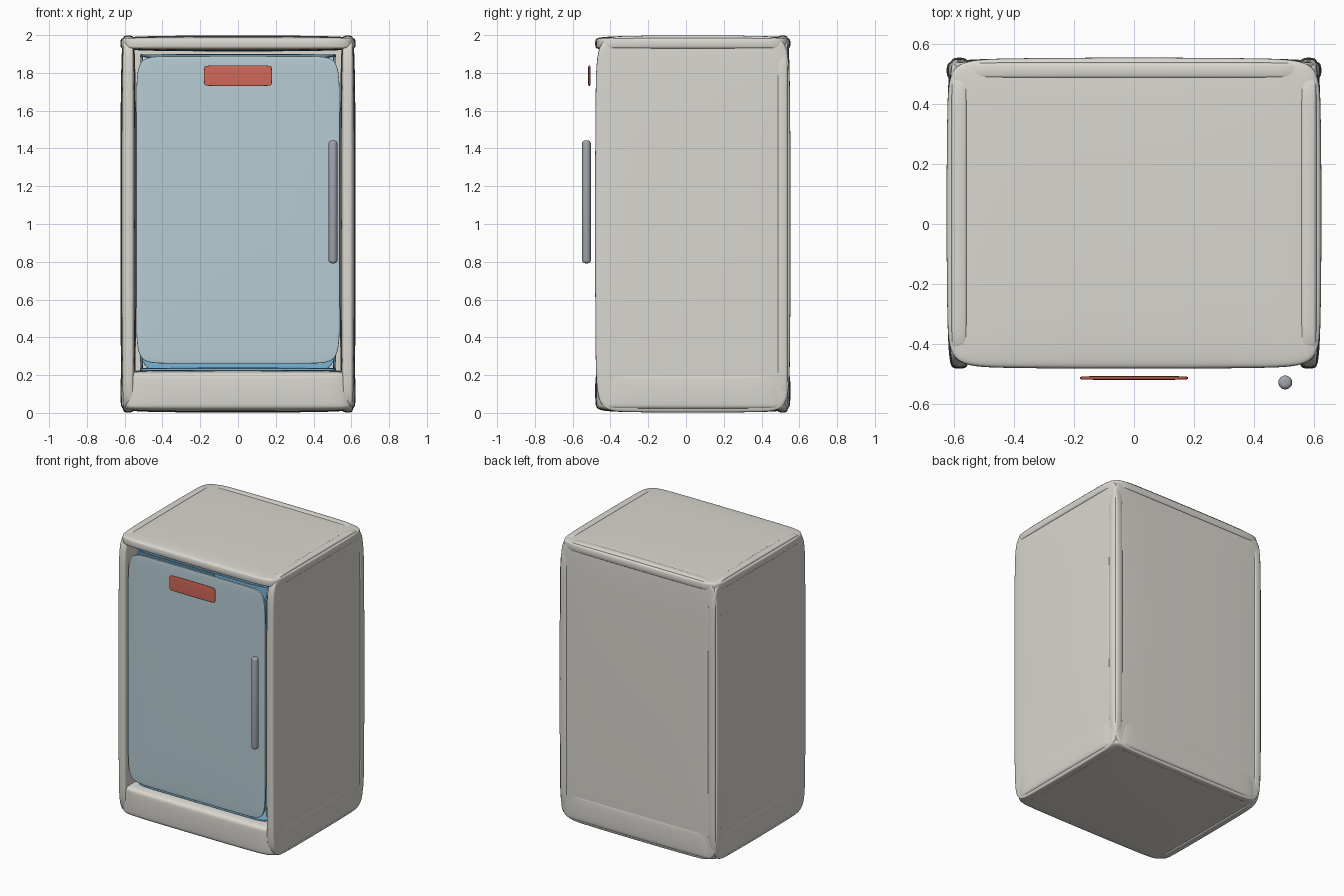
import bpy

if "Cube" in bpy.data.objects:
    bpy.data.objects.remove(bpy.data.objects["Cube"])

def mat(name, rgb):
    m = bpy.data.materials.new(name)
    m.diffuse_color = (*rgb, 1)
    m.use_nodes = True
    m.node_tree.nodes["Principled BSDF"].inputs["Base Color"].default_value = m.diffuse_color
    return m

SHELL = mat("warm_white", (0.70, 0.68, 0.63))
LINER = mat("liner_blue", (0.20, 0.47, 0.70))
GLASS = mat("pale_blue", (0.47, 0.61, 0.66))
RED = mat("badge_red", (0.65, 0.14, 0.10))
STEEL = mat("steel", (0.36, 0.38, 0.42))

def panel(name, lo, hi, m, bevel=0.02):
    """Box with a small chamfer, softened by subdivision into a pillowy slab."""
    bpy.ops.mesh.primitive_cube_add(size=1, location=[(a + b) / 2 for a, b in zip(lo, hi)])
    o = bpy.context.object
    o.name = name
    o.scale = [b - a for a, b in zip(lo, hi)]
    bpy.ops.object.transform_apply(location=False, rotation=False, scale=True)
    b = o.modifiers.new("chamfer", "BEVEL")
    b.width, b.segments = bevel, 1
    s = o.modifiers.new("soften", "SUBSURF")
    s.levels = s.render_levels = 4
    o.data.materials.append(m)
    bpy.ops.object.shade_smooth()
    return o

def open_box(prefix, lo, hi, t, floor_t, m, bevel):
    """Five overlapping full-size walls, open to the front."""
    (x0, y0, z0), (x1, y1, z1) = lo, hi
    panel(prefix + "_left_side", lo, (x0 + t, y1, z1), m, bevel)
    panel(prefix + "_right_side", (x1 - t, y0, z0), hi, m, bevel)
    panel(prefix + "_back", (x0, y1 - t, z0), hi, m, bevel)
    panel(prefix + "_top", (x0, y0, z1 - t), hi, m, bevel)
    panel(prefix + "_floor", lo, (x1, y1, z0 + floor_t), m, bevel)

# Outer cabinet and inner liner
open_box("cabinet", (-0.625, -0.483, 0), (0.625, 0.555, 2), 0.088, 0.232, SHELL, 0.022)
open_box("liner", (-0.52, -0.42, 0.22), (0.52, 0.47, 1.90), 0.02, 0.02, LINER, 0.005)

# Door pane and badge
panel("door", (-0.54, -0.472, 0.26), (0.54, -0.443, 1.89), GLASS, 0.007)
panel("badge", (-0.18, -0.519, 1.73), (0.18, -0.505, 1.84), RED, 0.004)

# Handle bar with rounded ends
bpy.ops.mesh.primitive_cylinder_add(vertices=32, radius=0.023, depth=0.65, location=(0.503, -0.527, 1.117))
handle = bpy.context.object
handle.name = "handle"
b = handle.modifiers.new("round_ends", "BEVEL")
b.width, b.segments = 0.015, 4
handle.data.materials.append(STEEL)
bpy.ops.object.shade_smooth()
